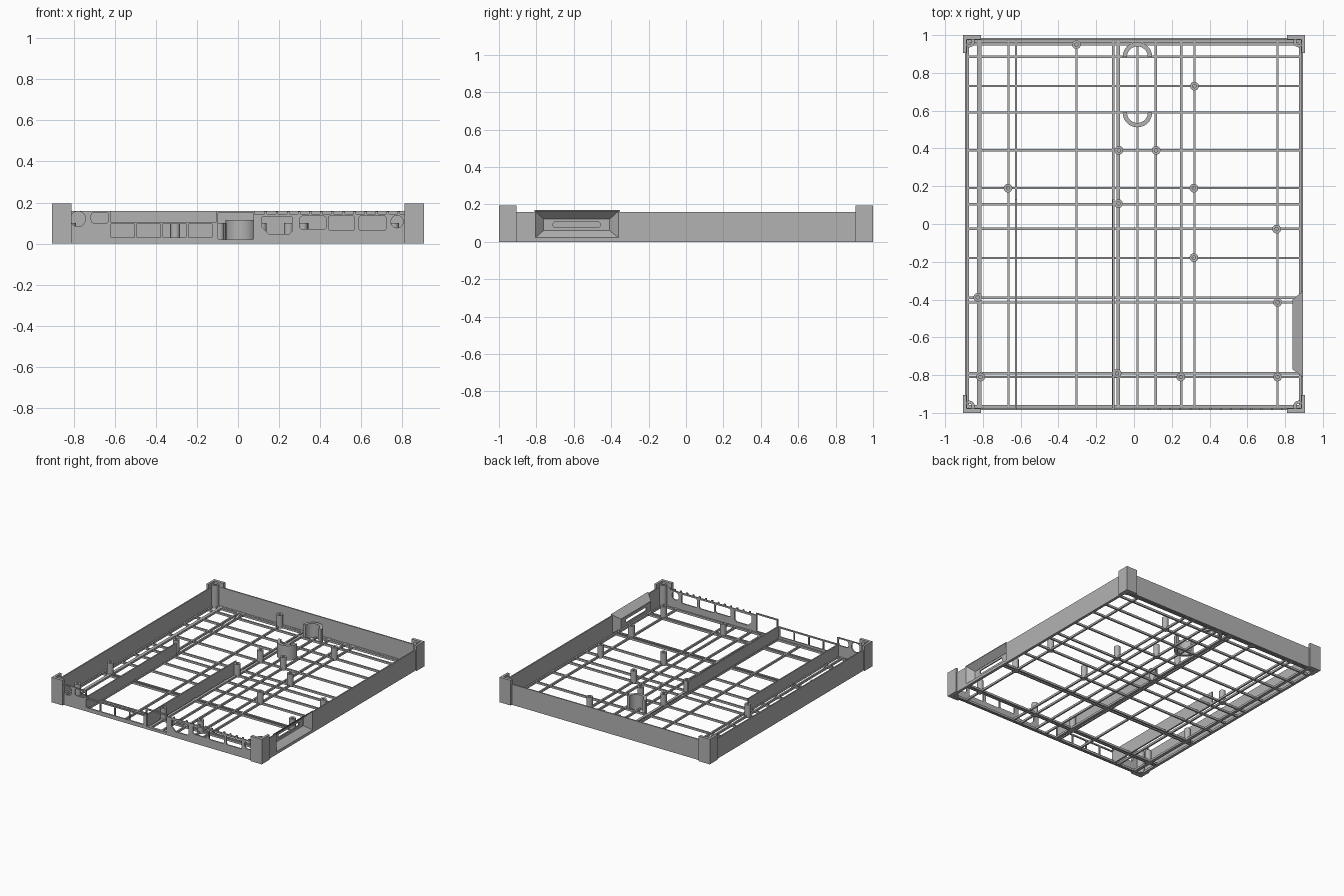
import bpy, bmesh, math
from mathutils import Vector

cube = bpy.data.objects.get("Cube")
if cube:
    bpy.data.objects.remove(cube, do_unlink=True)

grey = bpy.data.materials.new("plain grey")
grey.use_nodes = True
GREY = (0.45, 0.45, 0.45, 1)
grey.diffuse_color = GREY
grey.node_tree.nodes["Principled BSDF"].inputs["Base Color"].default_value = GREY


def finish(name, bm):
    bmesh.ops.recalc_face_normals(bm, faces=bm.faces)
    mesh = bpy.data.meshes.new(name)
    bm.to_mesh(mesh)
    bm.free()
    mesh.materials.append(grey)
    ob = bpy.data.objects.new(name, mesh)
    bpy.context.collection.objects.link(ob)
    return ob


def add_box(bm, x0, x1, y0, y1, z0, z1):
    verts = bmesh.ops.create_cube(bm, size=1)["verts"]
    lo, hi = Vector((x0, y0, z0)), Vector((x1, y1, z1))
    for v in verts:
        v.co = (lo + hi) / 2 + Vector(a * b for a, b in zip(v.co, hi - lo))


def box(name, *bounds):
    bm = bmesh.new()
    add_box(bm, *bounds)
    return finish(name, bm)


def extrude(bm, points, depth):
    """Close an outline of 3D points and sweep it along depth."""
    face = bm.faces.new([bm.verts.new(p) for p in points])
    new = bmesh.ops.extrude_face_region(bm, geom=[face])["geom"]
    bmesh.ops.translate(bm, vec=depth,
                        verts=[g for g in new if isinstance(g, bmesh.types.BMVert)])


def rounded(a0, a1, b0, b1, r, n=4):
    """Outline of a rectangle with rounded corners."""
    pts = []
    corners = [(a1 - r, b1 - r), (a0 + r, b1 - r), (a0 + r, b0 + r), (a1 - r, b0 + r)]
    for k, (a, b) in enumerate(corners):
        for i in range(n + 1):
            t = math.pi / 2 * (k + i / n)
            pts.append((a + r * math.cos(t), b + r * math.sin(t)))
    return pts


def cut(ob, cutter_bm):
    """Subtract a temporary cutter and keep the resulting mesh."""
    cutter = finish("cutter", cutter_bm)
    cutter.hide_render = True
    mod = ob.modifiers.new("openings", "BOOLEAN")
    mod.object, mod.operation, mod.solver = cutter, "DIFFERENCE", "EXACT"
    bpy.context.view_layer.update()
    dg = bpy.context.evaluated_depsgraph_get()
    mesh = bpy.data.meshes.new_from_object(ob.evaluated_get(dg))
    ob.modifiers.clear()
    ob.data = mesh
    bpy.data.objects.remove(cutter, do_unlink=True)


def ring(name, x, y, r_out, r_in, z1, start=0, sweep=math.tau, n=20):
    """Tube, or an arc of one, standing on the floor."""
    bm = bmesh.new()
    full = sweep > 6
    rows = []
    for i in range(n if full else n + 1):
        t = start + sweep * i / n
        c, s = math.cos(t), math.sin(t)
        rows.append([bm.verts.new((x + r * c, y + r * s, z)) for r, z in
                     ((r_out, 0), (r_out, z1), (r_in, z1), (r_in, 0))])
    for i in range(n):
        a, b = rows[i], rows[(i + 1) % len(rows)]
        for k in range(4):
            bm.faces.new((a[k], a[k - 1], b[k - 1], b[k]))
    if not full:
        bm.faces.new(rows[0])
        bm.faces.new(rows[-1])
    ob = finish(name, bm)
    bpy.context.view_layer.objects.active = ob
    ob.select_set(True)
    bpy.ops.object.shade_smooth_by_angle()
    ob.select_set(False)


WX, WY, WALL, T = 0.895, 0.985, 0.16, 0.01

# Open lattice floor
bm = bmesh.new()
for y in (0.965, 0.95, 0.885, 0.73, 0.59, 0.39, 0.19, 0.105, -0.025, -0.18,
          -0.39, -0.415, -0.79, -0.81, -0.965):
    add_box(bm, -WX, WX, y - 0.006, y + 0.006, 0, 0.016)
for x in (-0.88, -0.825, -0.813, -0.665, -0.625, -0.305, -0.11, -0.083,
          0.018, 0.115, 0.25, 0.32, 0.76, 0.88):
    w = 0.01 if x == -0.083 else 0.006
    add_box(bm, x - w, x + w, -WY, WY, 0, 0.016)
finish("floor_lattice", bm)

# Plain outer walls
box("back_wall", -WX, WX, WY - T, WY, 0, WALL)
box("right_wall", -WX, -WX + T, -WY, WY, 0, WALL)
left_wall = box("left_wall", WX - T, WX, -WY, WY, 0, WALL)

# Front wall: stepped top edge with a row of small teeth
top = [(-WX, 0), (-WX, WALL), (-0.62, WALL), (-0.62, 0.106), (-0.105, 0.106),
       (-0.105, WALL), (0.08, WALL), (0.08, 0.145)]
for i in range(13):
    x = 0.13 + 0.054 * i
    top += [(x, 0.145), (x, 0.157), (x + 0.012, 0.157), (x + 0.012, 0.145)]
top += [(0.82, 0.145), (0.82, WALL), (WX, WALL), (WX, 0)]
bm = bmesh.new()
extrude(bm, [(x, -WY, z) for x, z in top], (0, T, 0))
front_wall = finish("front_wall", bm)

# Connector openings in the front wall
openings = [(-0.715, -0.63, 0.1, 0.152, 0.015), (-0.097, 0.075, 0.02, 0.15, 0.004),
            (0.3, 0.43, 0.07, 0.134, 0.015), (0.44, 0.567, 0.065, 0.134, 0.008),
            (0.59, 0.72, 0.065, 0.134, 0.008),
            (-0.817, -0.743, 0.083, 0.157, 0.036), (0.745, 0.805, 0.077, 0.137, 0.029)]
openings += [(-0.62 + 0.126 * i, -0.503 + 0.126 * i, 0.03, 0.096, 0.004) for i in range(4)]
bm = bmesh.new()
for o in openings:
    extrude(bm, [(x, -WY - 0.03, z) for x, z in rounded(*o)], (0, 0.07, 0))
chamfered = [(0.117, 0.13), (0.263, 0.13), (0.263, 0.06), (0.25, 0.047),
             (0.15, 0.047), (0.117, 0.08)]
extrude(bm, [(x, -WY - 0.03, z) for x, z in chamfered], (0, 0.07, 0))
cut(front_wall, bm)

# Upright partitions behind the lowered part of the front wall
for name, x in (("inner_partition", -0.108), ("outer_partition", -0.625)):
    box(name, x - 0.005, x + 0.005, -WY + T, 0.13, 0, 0.106)

# Recessed slot on the left wall: funnel with a slotted inner plate
OUT, INN = (-0.805, -0.36, 0.022, 0.165), (-0.762, -0.408, 0.06, 0.122)
bm = bmesh.new()
add_box(bm, WX - 0.05, WX + 0.05, OUT[0], OUT[1], OUT[2], 0.3)
cut(left_wall, bm)


def rect(bm, x, r, grow=0.0):
    y0, y1, z0, z1 = r[0] - grow, r[1] + grow, r[2] - grow, r[3] + grow
    return [bm.verts.new((x, y, z)) for y, z in ((y0, z0), (y1, z0), (y1, z1), (y0, z1))]


bm = bmesh.new()
loops = [rect(bm, WX, OUT), rect(bm, 0.848, INN), rect(bm, 0.84, INN),
         rect(bm, 0.84, INN, 0.008), rect(bm, WX, OUT, 0.006)]
for a, b in zip(loops, loops[1:] + loops[:1]):
    for k in range(4):
        bm.faces.new((a[k - 1], a[k], b[k], b[k - 1]))
finish("slot_funnel", bm)

bm = bmesh.new()
extrude(bm, [(0.838, y, z) for y, z in rounded(-0.765, -0.405, 0.057, 0.125, 0.005)],
        (0.009, 0, 0))
slot_plate = finish("slot_plate", bm)
bm = bmesh.new()
extrude(bm, [(0.8, y, z) for y, z in rounded(-0.71, -0.46, 0.078, 0.106, 0.008)],
        (0.08, 0, 0))
cut(slot_plate, bm)

# Corner guards with tall screw posts
for sx, side in ((-1, "right"), (1, "left")):
    for sy, end in ((-1, "front"), (1, "back")):
        ell = [(0.905, 1), (0.81, 1), (0.81, 0.978), (0.887, 0.978),
               (0.887, 0.905), (0.905, 0.905)]
        bm = bmesh.new()
        extrude(bm, [(sx * x, sy * y, 0) for x, y in ell], (0, 0, 0.195))
        finish(f"{end}_{side}_corner_guard", bm)
        ring(f"{end}_{side}_corner_post", sx * 0.873, sy * 0.965, 0.03, 0.014, 0.18)

# Board standoffs
standoffs = [(-0.305, 0.95), (0.32, 0.73), (-0.08, 0.39), (0.117, 0.39),
             (-0.667, 0.19), (0.317, 0.19), (-0.082, 0.108), (0.755, -0.027),
             (0.317, -0.178), (-0.827, -0.388), (0.76, -0.415), (-0.812, -0.81),
             (-0.09, -0.79), (0.248, -0.81), (0.76, -0.81)]
for x, y in standoffs:
    ring("standoff", x, y, 0.023, 0.009, 0.1)

# Facing half-round cradles
ring("back_cradle", 0.018, 0.885, 0.078, 0.055, 0.115, 0, math.pi)
ring("middle_cradle", 0.018, 0.59, 0.078, 0.055, 0.115, math.pi, math.pi)
